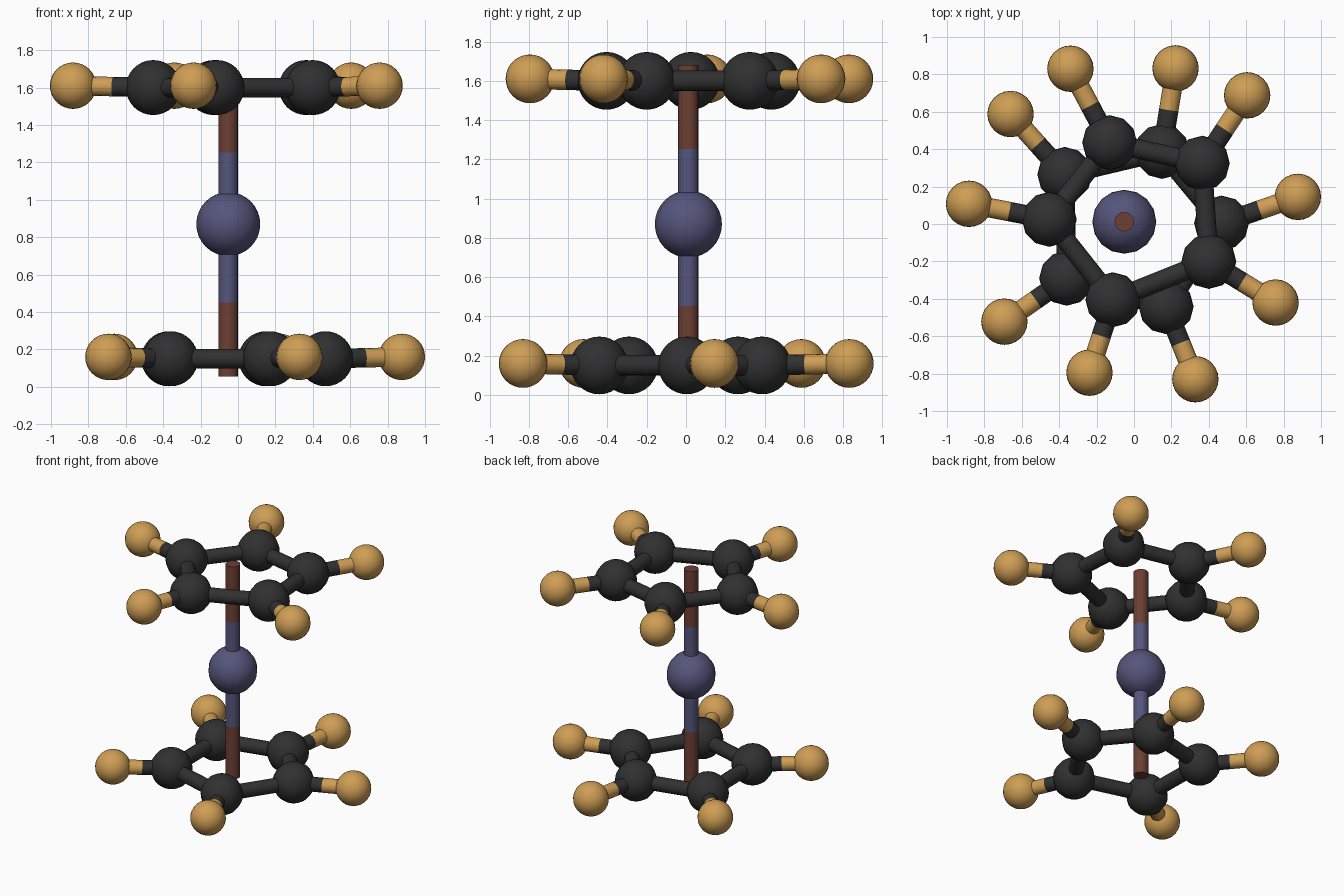
import bpy
from mathutils import Vector

if "Cube" in bpy.data.objects:
    bpy.data.objects.remove(bpy.data.objects["Cube"])


def mat(name, rgb):
    m = bpy.data.materials.new(name)
    m.diffuse_color = (*rgb, 1)
    m.use_nodes = True
    m.node_tree.nodes["Principled BSDF"].inputs["Base Color"].default_value = m.diffuse_color
    return m


BLACK = mat("charcoal black", (0.03, 0.03, 0.03))
TAN = mat("golden tan", (0.62, 0.34, 0.09))
BLUE = mat("slate blue", (0.09, 0.09, 0.20))
BROWN = mat("red brown", (0.15, 0.05, 0.033))


def finish(name, m):
    ob = bpy.context.object
    ob.name = name
    ob.data.materials.append(m)
    bpy.ops.object.shade_smooth_by_angle(angle=0.8)
    return ob


def ball(name, p, r, m, seg=24, rings=16):
    bpy.ops.mesh.primitive_uv_sphere_add(segments=seg, ring_count=rings, radius=r, location=p)
    return finish(name, m)


def rod(name, a, b, m, r=0.052):
    a, b = Vector(a), Vector(b)
    d = b - a
    bpy.ops.mesh.primitive_cylinder_add(vertices=16, radius=r, depth=d.length, location=(a + b) / 2)
    bpy.context.object.rotation_euler = d.to_track_quat('Z', 'Y').to_euler()
    return finish(name, m)


# Each ring: height, inner atoms and their outer atoms (x, y), in order around the ring
rings = {
    "upper": (1.60,
              [(-0.13, 0.435), (0.365, 0.325), (0.40, -0.20), (-0.113, -0.405), (-0.453, 0.025)],
              [(-0.34, 0.83), (0.605, 0.688), (0.757, -0.42), (-0.238, -0.795), (-0.882, 0.108)]),
    "lower": (0.15,
              [(-0.37, 0.265), (0.15, 0.388), (0.468, 0.005), (0.172, -0.442), (-0.36, -0.29)],
              [(-0.66, 0.588), (0.222, 0.832), (0.876, 0.145), (0.328, -0.83), (-0.693, -0.522)]),
}

for side, (z, inner, outer) in rings.items():
    for i in range(5):
        c = Vector((*inner[i], z))
        n = Vector((*inner[(i + 1) % 5], z))
        h = Vector((*outer[i], z + 0.01))
        mid = (c + h) / 2
        # ring atom, ring bond, two-colour outer bond and outer atom
        ball(f"{side}_ring_atom_{i}", c, 0.147, BLACK, 12, 16)
        rod(f"{side}_ring_bond_{i}", c, n, BLACK)
        rod(f"{side}_outer_bond_inner_half_{i}", c, mid, BLACK)
        rod(f"{side}_outer_bond_outer_half_{i}", mid, h, TAN)
        ball(f"{side}_outer_atom_{i}", h, 0.124, TAN)

# Central atom and its vertical axis
X, Y = -0.052, 0.012
ball("centre_atom", (X, Y, 0.87), 0.171, BLUE, 16, 16)
for side, split, end in (("upper", 1.253, 1.68), ("lower", 0.452, 0.055)):
    rod(f"{side}_axis_inner_half", (X, Y, 0.87), (X, Y, split), BLUE)
    rod(f"{side}_axis_outer_half", (X, Y, split), (X, Y, end), BROWN)
